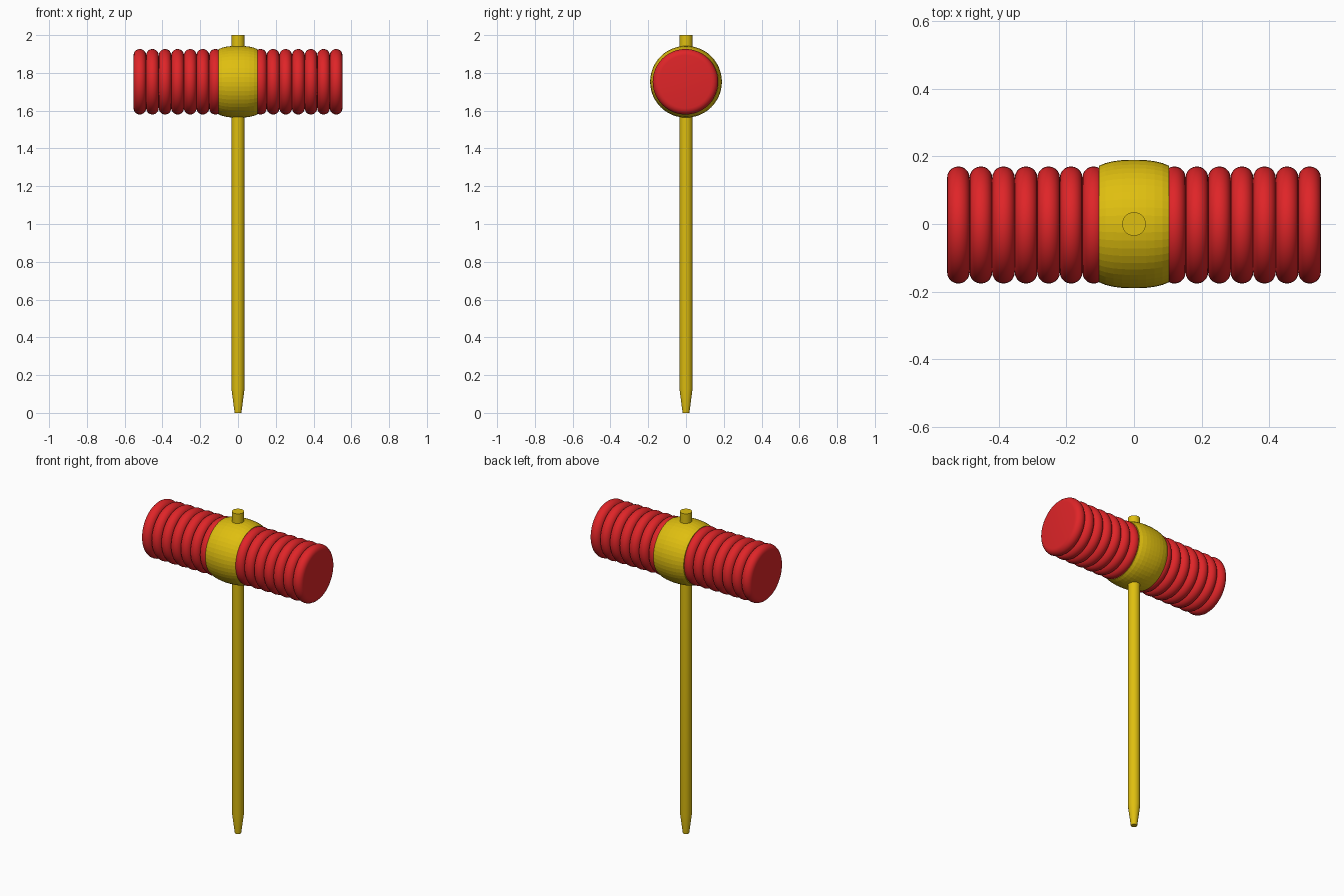
import bpy, bmesh, math
from mathutils import Matrix, Vector

if "Cube" in bpy.data.objects:
    bpy.data.objects.remove(bpy.data.objects["Cube"])


def material(name, rgb):
    m = bpy.data.materials.new(name)
    m.diffuse_color = (*rgb, 1)
    m.use_nodes = True
    m.node_tree.nodes["Principled BSDF"].inputs["Base Color"].default_value = m.diffuse_color
    return m


red = material("red", (0.74, 0.018, 0.021))
yellow = material("yellow", (0.74, 0.52, 0.005))


def lathe(name, profile, mat, sides, location, along_x, smooth):
    """Revolve (radius, height) points about an axis and cap both ends."""
    bm = bmesh.new()
    rings = []
    for r, h in profile:
        rings.append([bm.verts.new((r * math.cos(2 * math.pi * i / sides),
                                    r * math.sin(2 * math.pi * i / sides), h))
                      for i in range(sides)])
    for a, b in zip(rings, rings[1:]):
        for i in range(sides):
            j = (i + 1) % sides
            bm.faces.new((a[i], a[j], b[j], b[i]))
    bm.faces.new(rings[0][::-1])
    bm.faces.new(rings[-1])
    if along_x:
        bm.transform(Matrix.Rotation(math.pi / 2, 4, 'Y'))
    bm.normal_update()
    me = bpy.data.meshes.new(name)
    bm.to_mesh(me)
    bm.free()
    me.materials.append(mat)
    ob = bpy.data.objects.new(name, me)
    ob.location = location
    bpy.context.collection.objects.link(ob)
    if smooth:
        bpy.ops.object.select_all(action='DESELECT')
        bpy.context.view_layer.objects.active = ob
        ob.select_set(True)
        bpy.ops.object.shade_smooth_by_angle(angle=math.radians(40))
    return ob


HEAD_Z = 1.753

# Handle: straight rod with a tapered tip, passing right through the head
lathe("handle", [(0.018, 0), (0.035, 0.13), (0.035, 2.0)], yellow, 32,
      (0, 0, 0), False, True)

# Bulging barrel in the middle of the head
half = [(0.19, 0.012), (0.189, 0.035), (0.186, 0.06), (0.18, 0.085), (0.172, 0.104)]
barrel = [(r, -h) for r, h in reversed(half)] + half
lathe("head_barrel", barrel, yellow, 48, (0, 0, HEAD_Z), True, False)

# Bellows on each side: seven rounded ribs, flat outer end
RIBS, START, END = 7, 0.086, 0.553
pitch = (END - START) / RIBS
rib_r = pitch / 2
bellows = []
for k in range(RIBS):
    mid = START + (k + 0.5) * pitch
    for s in range(0 if k == 0 else 1, 11):
        t = math.pi * s / 10
        bellows.append((0.14 + rib_r * math.sin(t), mid - rib_r * math.cos(t)))
left = [(r, -h) for r, h in reversed(bellows)]
for name, prof in (("bellows_right", bellows), ("bellows_left", left)):
    lathe(name, prof, red, 48, (0, -0.003, HEAD_Z), True, True)
